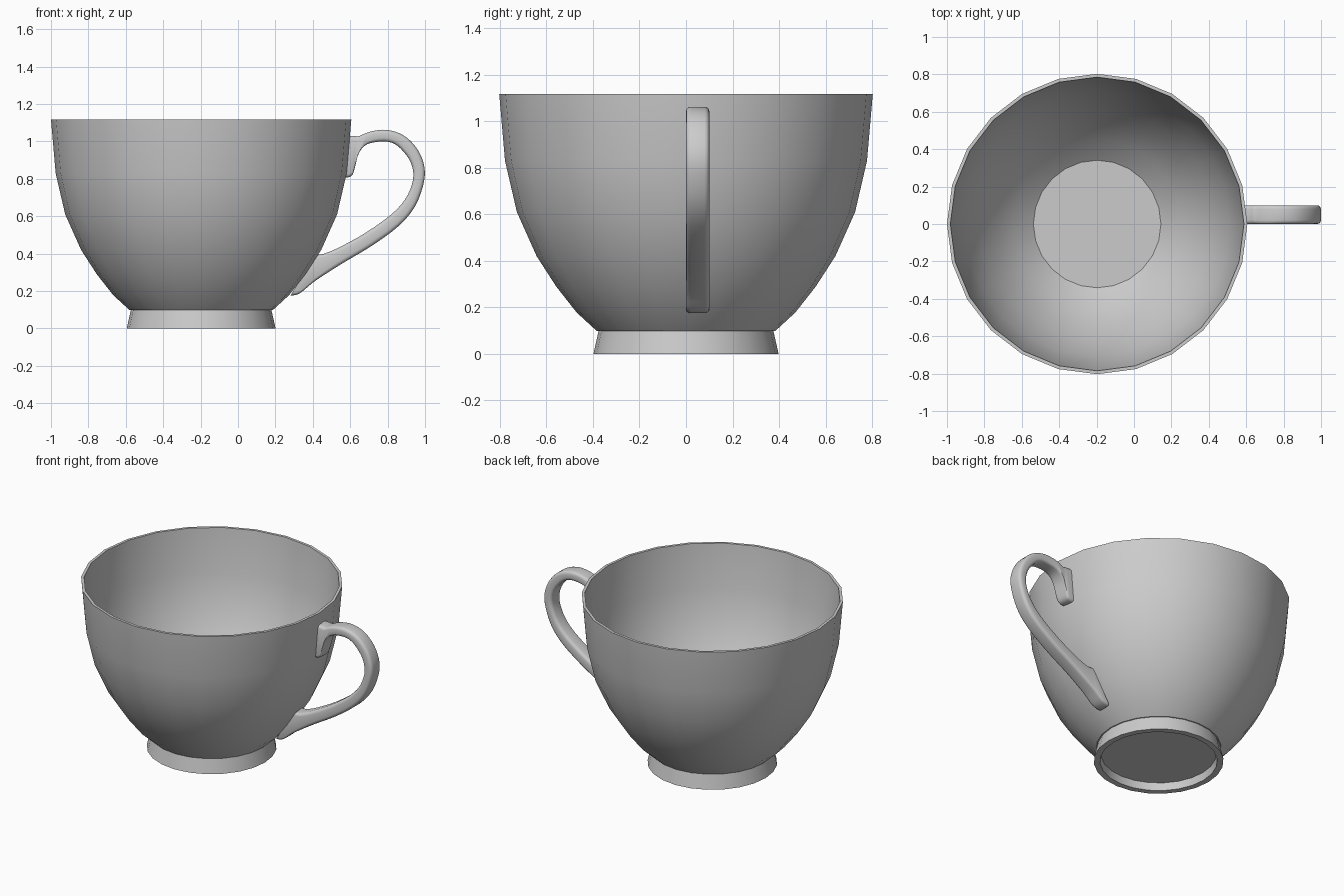
import bpy, bmesh, math
from mathutils import Vector

if "Cube" in bpy.data.objects:
    bpy.data.objects.remove(bpy.data.objects["Cube"])

SIDES = 24
CUP_X = -0.197


def finish(bm, name, angle):
    bmesh.ops.recalc_face_normals(bm, faces=bm.faces)
    mesh = bpy.data.meshes.new(name)
    bm.to_mesh(mesh)
    bm.free()
    ob = bpy.data.objects.new(name, mesh)
    bpy.context.collection.objects.link(ob)
    bpy.ops.object.select_all(action='DESELECT')
    ob.select_set(True)
    bpy.context.view_layer.objects.active = ob
    bpy.ops.object.shade_smooth_by_angle(angle=math.radians(angle))
    return ob


def bridge(bm, rings):
    for a, b in zip(rings, rings[1:]):
        n = len(a)
        for i in range(n):
            j = (i + 1) % n
            bm.faces.new((a[i], a[j], b[j], b[i]))


def lathe(name, profile):
    bm = bmesh.new()
    rings = []
    for r, z in profile:
        rings.append([bm.verts.new((CUP_X + r * math.cos(math.tau * i / SIDES),
                                    r * math.sin(math.tau * i / SIDES), z))
                      for i in range(SIDES)])
    bridge(bm, rings)
    bm.faces.new(rings[0])
    bm.faces.new(rings[-1])
    return finish(bm, name, 35)


# Cup: foot recess, flared foot, bowl outside, rim, bowl inside, floor
lathe("cup_body", [
    (0.353, 0.05), (0.36, 0.0), (0.398, 0.0), (0.376, 0.098), (0.383, 0.098),
    (0.47, 0.178), (0.558, 0.29), (0.642, 0.42), (0.727, 0.61), (0.778, 0.83),
    (0.803, 1.118), (0.785, 1.118), (0.761, 0.83), (0.71, 0.612), (0.626, 0.428),
    (0.543, 0.30), (0.453, 0.188), (0.341, 0.095)])

# Handle: outer and inner edge points (x, z) of each cross-section
EDGES = [Vector(e) for e in (
    (0.58, 1.03, 0.562, 0.805), (0.62, 1.03, 0.607, 0.815),
    (0.645, 1.028, 0.625, 0.86), (0.69, 1.047, 0.645, 0.935),
    (0.735, 1.058, 0.69, 0.985), (0.79, 1.062, 0.78, 1.0),
    (0.86, 1.045, 0.84, 0.985), (0.92, 1.005, 0.885, 0.945),
    (0.97, 0.94, 0.92, 0.895), (0.998, 0.855, 0.937, 0.835),
    (0.99, 0.765, 0.93, 0.77), (0.945, 0.65, 0.893, 0.69),
    (0.862, 0.55, 0.82, 0.61), (0.72, 0.445, 0.68, 0.51),
    (0.57, 0.355, 0.54, 0.433), (0.49, 0.305, 0.475, 0.405),
    (0.40, 0.245, 0.45, 0.397), (0.33, 0.187, 0.432, 0.395),
    (0.28, 0.175, 0.415, 0.395))]
HALF_W, ROUND, MID_Y = 0.05, 0.02, 0.05


def smooth_path(pts, steps):
    # Catmull-Rom through the cross-sections
    out = []
    for i in range(len(pts) - 1):
        a, b, c, d = (pts[max(0, min(k, len(pts) - 1))] for k in range(i - 1, i + 3))
        for s in range(steps):
            t = s / steps
            out.append(0.5 * (2 * b + (c - a) * t + (2 * a - 5 * b + 4 * c - d) * t ** 2
                              + (3 * b - a - 3 * c + d) * t ** 3))
    return out + [pts[-1]]


def handle_ring(bm, xo, zo, xi, zi):
    # Rounded rectangle between the two edge points
    cx, cz = (xo + xi) / 2, (zo + zi) / 2
    half = math.hypot(xo - xi, zo - zi) / 2
    dx, dz = (xo - cx) / half, (zo - cz) / half
    ring = []
    for k, (sy, su) in enumerate(((1, 1), (-1, 1), (-1, -1), (1, -1))):
        for step in range(4):
            a = math.radians(90 * k + 30 * step)
            y = sy * (HALF_W - ROUND) + ROUND * math.cos(a)
            u = su * (half - ROUND) + ROUND * math.sin(a)
            ring.append(bm.verts.new((cx + dx * u, MID_Y + y, cz + dz * u)))
    return ring


bm = bmesh.new()
rings = [handle_ring(bm, *e) for e in smooth_path(EDGES, 3)]
bridge(bm, rings)
bm.faces.new(rings[0])
bm.faces.new(rings[-1])
finish(bm, "handle", 50)
